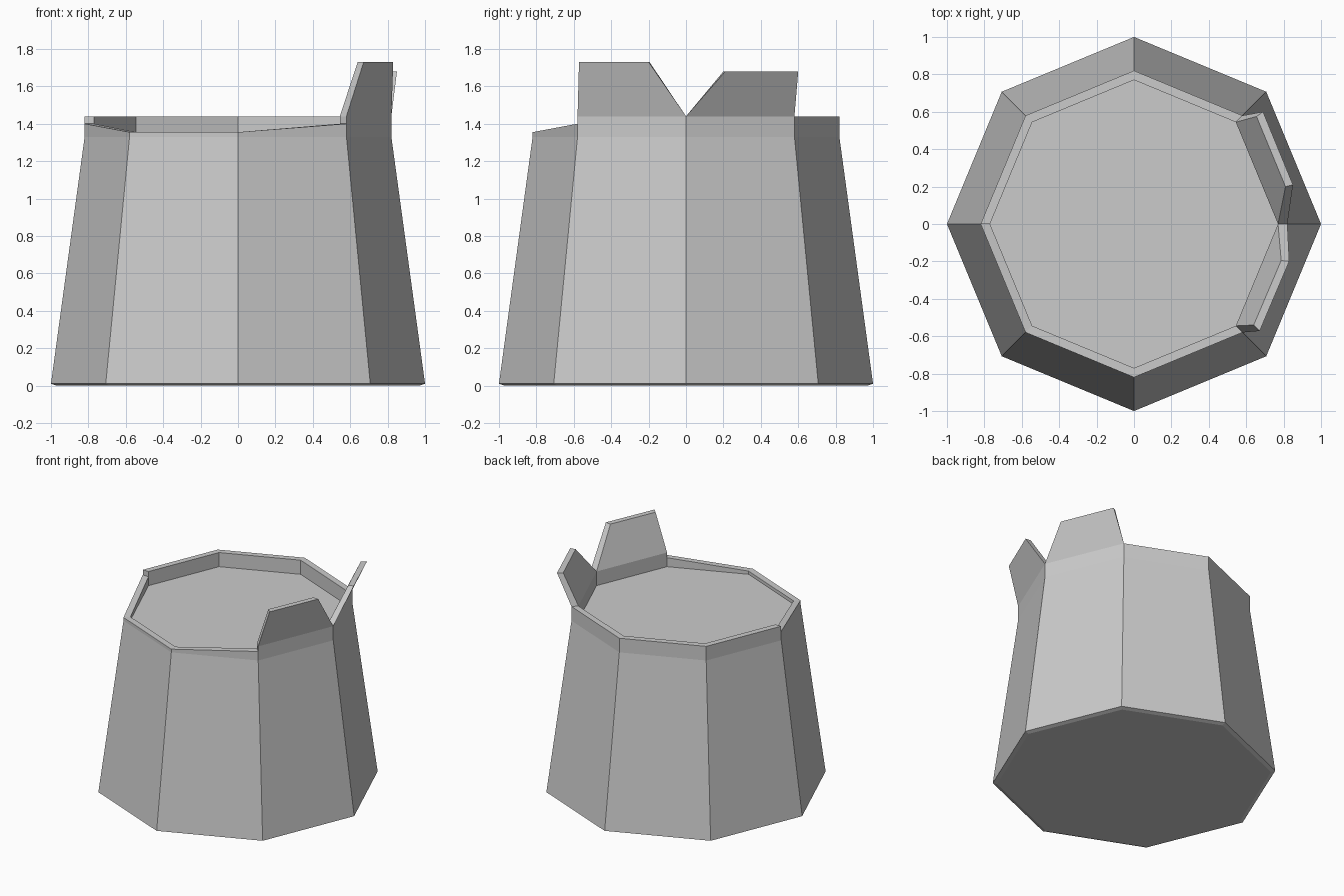
import bpy, bmesh
from math import radians, cos, sin

cube = bpy.data.objects.get("Cube")
if cube:
    bpy.data.objects.remove(cube, do_unlink=True)

grey = bpy.data.materials.new("plain_grey")
grey.use_nodes = True
colour = (0.6, 0.6, 0.6, 1)
grey.diffuse_color = colour
grey.node_tree.nodes["Principled BSDF"].inputs["Base Color"].default_value = colour

SIDES = 8
OUTER, INNER = 0.82, 0.77
FLOOR, RIM = 1.33, 1.44


def corner(i, r, z):
    a = radians(360 / SIDES * i)
    return (r * cos(a), r * sin(a), z)


def finish(bm, name):
    mesh = bpy.data.meshes.new(name)
    bm.to_mesh(mesh)
    bm.free()
    mesh.materials.append(grey)
    obj = bpy.data.objects.new(name, mesh)
    bpy.context.collection.objects.link(obj)
    return obj


def loft(bm, low, high, ends=(True, True)):
    """Block open at the bottom; corners run outer a, outer b, inner b, inner a."""
    lo = [bm.verts.new(p) for p in low]
    hi = [bm.verts.new(p) for p in high]
    shown = (True, ends[1], True, ends[0])
    for k in range(4):
        if shown[k]:
            n = (k + 1) % 4
            bm.faces.new((lo[k], lo[n], hi[n], hi[k]))
    bm.faces.new(hi)


def wall_corners(i, za, zb):
    return [corner(i, OUTER, za), corner(i + 1, OUTER, zb),
            corner(i + 1, INNER, zb), corner(i, INNER, za)]


# Tapered body with a thin chamfer at the foot
bm = bmesh.new()
rings = [[bm.verts.new(corner(i, r, z)) for i in range(SIDES)]
         for r, z in ((0.97, 0), (1, 0.01), (OUTER, FLOOR))]
bm.faces.new(rings[0][::-1])
for low, high in zip(rings, rings[1:]):
    for i in range(SIDES):
        n = (i + 1) % SIDES
        bm.faces.new((low[i], low[n], high[n], high[i]))
finish(bm, "body")

# Flat floor inside the rim
bm = bmesh.new()
bm.faces.new([bm.verts.new(corner(i, INNER, FLOOR)) for i in range(SIDES)])
finish(bm, "sunken_top")

# Rim wall: level at the back, dipping at the front
heights = [(RIM, RIM)] * 4 + [(1.40, 1.355), (1.355, 1.355), (1.355, 1.40), (RIM, RIM)]
bm = bmesh.new()
for i, (za, zb) in enumerate(heights):
    ends = (heights[i - 1][1] != za, heights[(i + 1) % SIDES][0] != zb)
    loft(bm, wall_corners(i, FLOOR, FLOOR), wall_corners(i, za, zb), ends)
finish(bm, "rim")

# Two outward-leaning tabs that meet in a notch
tabs = {
    "back_tab": (0, 1.68, [(0.85, 0.21), (0.69, 0.60), (0.655, 0.575), (0.81, 0.20)]),
    "front_tab": (7, 1.73, [(0.672, -0.572), (0.83, -0.20), (0.787, -0.195), (0.64, -0.54)]),
}
for name, (side, top, outline) in tabs.items():
    bm = bmesh.new()
    loft(bm, wall_corners(side, RIM, RIM), [(x, y, top) for x, y in outline])
    finish(bm, name)
